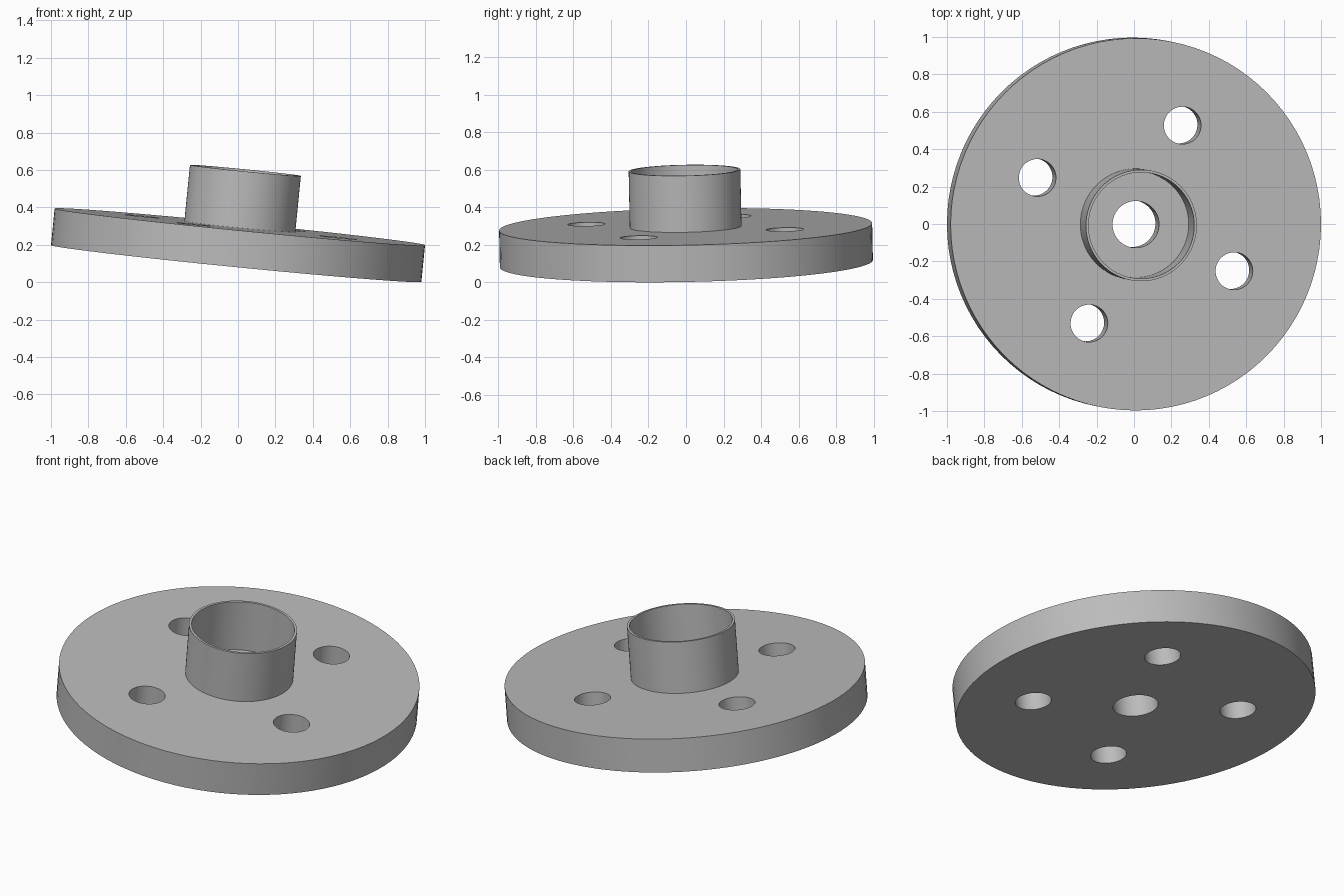
import bpy, bmesh, math
from mathutils import Matrix, Vector

SEGMENTS = 96
RADIUS, THICK, HEIGHT = 0.995, 0.197, 0.5
HUB_OUT, HUB_IN, BORE = 0.298, 0.284, 0.125
BOLT_CIRCLE, BOLT_RADIUS, BOLT_ANGLE = 0.585, 0.1, 64.7

cube = bpy.data.objects.get("Cube")
if cube:
    bpy.data.objects.remove(cube, do_unlink=True)

# Single grey metal
metal = bpy.data.materials.new("grey_metal")
metal.use_nodes = True
grey = (0.5, 0.5, 0.5, 1)
metal.diffuse_color = grey
metal.node_tree.nodes["Principled BSDF"].inputs["Base Color"].default_value = grey


def lathe(name, profile):
    """Revolve a closed (radius, height) outline around z."""
    bm = bmesh.new()
    rings = []
    for i in range(SEGMENTS):
        a = 2 * math.pi * i / SEGMENTS
        rings.append([bm.verts.new((r * math.cos(a), r * math.sin(a), z)) for r, z in profile])
    n = len(profile)
    for i, ring in enumerate(rings):
        nxt = rings[(i + 1) % SEGMENTS]
        for j in range(n):
            k = (j + 1) % n
            bm.faces.new((ring[j], nxt[j], nxt[k], ring[k]))
    bmesh.ops.recalc_face_normals(bm, faces=bm.faces)
    mesh = bpy.data.meshes.new(name)
    bm.to_mesh(mesh)
    bm.free()
    obj = bpy.data.objects.new(name, mesh)
    bpy.context.collection.objects.link(obj)
    mesh.materials.append(metal)
    return obj


# Disc with a thin-walled raised collar and a centre bore
flange = lathe("flange_with_collar", [
    (BORE, 0), (RADIUS, 0), (RADIUS, THICK), (HUB_OUT, THICK),
    (HUB_OUT, HEIGHT), (HUB_IN, HEIGHT), (HUB_IN, THICK), (BORE, THICK)])

# Four bolt holes, cut from one joined cutter
bm = bmesh.new()
for i in range(4):
    a = math.radians(BOLT_ANGLE + 90 * i)
    place = Matrix.Translation((BOLT_CIRCLE * math.cos(a), BOLT_CIRCLE * math.sin(a), THICK / 2))
    bmesh.ops.create_cone(bm, cap_ends=True, segments=48, radius1=BOLT_RADIUS,
                          radius2=BOLT_RADIUS, depth=THICK * 2, matrix=place)
cut_mesh = bpy.data.meshes.new("bolt_hole_cutter")
bm.to_mesh(cut_mesh)
bm.free()
cut_mesh.materials.append(metal)
cutter = bpy.data.objects.new("bolt_hole_cutter", cut_mesh)
bpy.context.collection.objects.link(cutter)
cutter.hide_render = True

mod = flange.modifiers.new("bolt_holes", 'BOOLEAN')
mod.object = cutter
mod.operation = 'DIFFERENCE'
mod.solver = 'EXACT'
bpy.ops.object.select_all(action='DESELECT')
bpy.context.view_layer.objects.active = flange
flange.select_set(True)
bpy.ops.object.modifier_apply(modifier=mod.name)
bpy.data.objects.remove(cutter, do_unlink=True)

# Lean the part so it rests on its rim, then centre it on the ground
axis = Vector((0.099, -0.02, 1)).normalized()
flange.data.transform(Vector((0, 0, 1)).rotation_difference(axis).to_matrix().to_4x4())
pts = [v.co for v in flange.data.vertices]
mid = [(min(p[k] for p in pts) + max(p[k] for p in pts)) / 2 for k in range(2)]
flange.data.transform(Matrix.Translation((-mid[0], -mid[1], -min(p.z for p in pts))))
bpy.ops.object.shade_smooth_by_angle(angle=math.radians(30))
